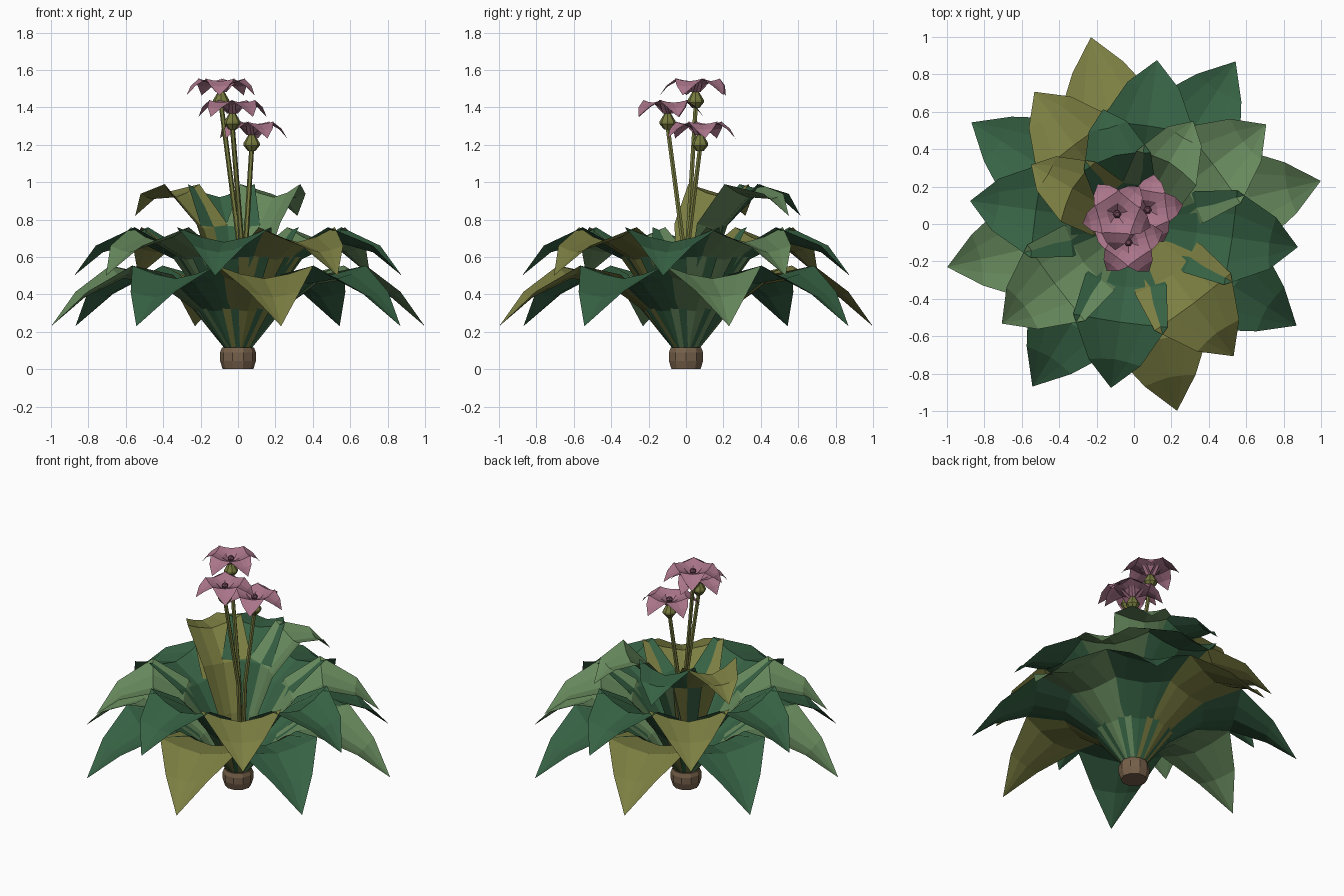
import bpy, math
from mathutils import Vector

if "Cube" in bpy.data.objects:
    bpy.data.objects.remove(bpy.data.objects["Cube"])


def material(name, srgb):
    m = bpy.data.materials.new(name)
    m.diffuse_color = [((c / 255 + 0.055) / 1.055) ** 2.4 for c in srgb] + [1]
    m.use_nodes = True
    m.node_tree.nodes["Principled BSDF"].inputs["Base Color"].default_value = m.diffuse_color
    return m


DARK = material("dark_green", (54, 98, 68))
LIGHT = material("light_green", (103, 138, 93))
OLIVE = material("olive", (124, 127, 66))
MAUVE = material("mauve", (170, 117, 138))
CORE = material("dark_mauve", (112, 72, 88))
STEM = material("stem_green", (118, 122, 62))
BROWN = material("brown", (118, 96, 74))


def make(name, verts, faces, mat):
    me = bpy.data.meshes.new(name)
    me.from_pydata(verts, [], faces)
    me.materials.append(mat)
    ob = bpy.data.objects.new(name, me)
    bpy.context.collection.objects.link(ob)
    return ob


def blade(name, path, angle, mat, centre=(0, 0, 0)):
    """Folded leaf or petal: path rows are (radius, height, half width, edge lift)."""
    a = math.radians(angle)
    out, side = Vector((math.cos(a), math.sin(a), 0)), Vector((-math.sin(a), math.cos(a), 0))
    verts, faces = [], []
    for i, (r, z, w, lift) in enumerate(path):
        p, q = path[max(i - 1, 0)], path[min(i + 1, len(path) - 1)]
        d = Vector((q[0] - p[0], q[1] - p[1])).normalized()
        for u in (-1, -0.5, 0, 0.5, 1):
            h = lift * abs(u) ** 1.5
            verts.append(Vector(centre) + out * (r - d.y * h) + side * (u * w) + Vector((0, 0, z + d.x * h)))
    for i in range(len(path) - 2):
        for k in range(i * 5, i * 5 + 4):
            faces.append((k, k + 5, k + 6, k + 1))
    # close the pointed tip with a fan onto one vertex
    n = (len(path) - 1) * 5
    verts = verts[:n + 1]
    faces += [(n - 5 + j, n, n - 4 + j) for j in range(4)]
    return make(name, verts, faces, mat)


def tube(name, rings, sides, mat, caps=True):
    """Rings of (centre, radius) joined into a faceted tube."""
    verts = [Vector(c) + r * Vector((math.cos(2 * math.pi * j / sides), math.sin(2 * math.pi * j / sides), 0))
             for c, r in rings for j in range(sides)]
    faces = [(i * sides + j, i * sides + (j + 1) % sides, (i + 1) * sides + (j + 1) % sides, (i + 1) * sides + j)
             for i in range(len(rings) - 1) for j in range(sides)]
    if caps:
        faces += [tuple(reversed(range(sides))), tuple(range(len(verts) - sides, len(verts)))]
    return make(name, verts, faces, mat)


def lathe(name, profile, sides, mat, centre=(0, 0, 0)):
    c = Vector(centre)
    return tube(name, [(c + Vector((0, 0, z)), r) for r, z in profile], sides, mat)


# Root stump
lathe("root_stump", [(0.082, 0), (0.096, 0.045), (0.096, 0.09), (0.086, 0.115)], 10, BROWN)

# Leaf rings: midrib radius, height, half width, edge lift
outer = [(0.06, 0.10, 0.045, 0.01), (0.23, 0.31, 0.135, 0.03), (0.43, 0.455, 0.225, 0.055),
         (0.63, 0.485, 0.265, 0.07), (0.84, 0.385, 0.14, 0.035), (1.025, 0.23, 0, 0)]
middle = [(0.05, 0.11, 0.04, 0.01), (0.18, 0.37, 0.125, 0.03), (0.34, 0.585, 0.22, 0.06),
          (0.53, 0.68, 0.255, 0.08), (0.73, 0.625, 0.14, 0.04), (0.885, 0.50, 0, 0)]
inner = [(0.035, 0.12, 0.035, 0.01), (0.10, 0.45, 0.10, 0.03), (0.21, 0.75, 0.165, 0.055),
         (0.38, 0.92, 0.185, 0.078), (0.53, 0.91, 0.105, 0.03), (0.635, 0.82, 0, 0)]
colours = [LIGHT, DARK, OLIVE, DARK]
for ring, path, start, count in (("outer", outer, 13, 8), ("middle", middle, 37, 8), ("inner", inner, 60, 3)):
    for i in range(count):
        blade(f"{ring}_leaf_{i + 1}", path, start + 45 * i, colours[i % 4])

# Flowers: stem, bulb, five petals and a centre knob
petal = [(0.008, 0.0, 0.03, 0), (0.05, 0.042, 0.055, 0.008), (0.10, 0.058, 0.08, 0.014),
         (0.15, 0.03, 0.05, 0.006), (0.192, -0.018, 0, 0)]
for n, (x, y, z, turn) in enumerate([(-0.09, 0.052, 1.482, 51), (-0.03, -0.098, 1.367, 17), (0.073, 0.075, 1.252, 8)], 1):
    tube(f"flower_stem_{n}", [((0.025 + 0.05 * x, 0.05 * y, 0.12), 0.014),
                              ((0.025 + 0.25 * x, 0.2 * y, 0.7), 0.014), ((x, y, z - 0.07), 0.013)], 6, STEM, False)
    lathe(f"flower_bulb_{n}", [(0.02, -0.085), (0.044, -0.055), (0.043, -0.042), (0.018, 0.0)], 8, STEM, (x, y, z))
    lathe(f"flower_centre_{n}", [(0.014, 0.02), (0.022, 0.035), (0.012, 0.05)], 6, CORE, (x, y, z))
    for i in range(5):
        blade(f"flower_{n}_petal_{i + 1}", petal, turn + 72 * i, MAUVE, (x, y, z))
